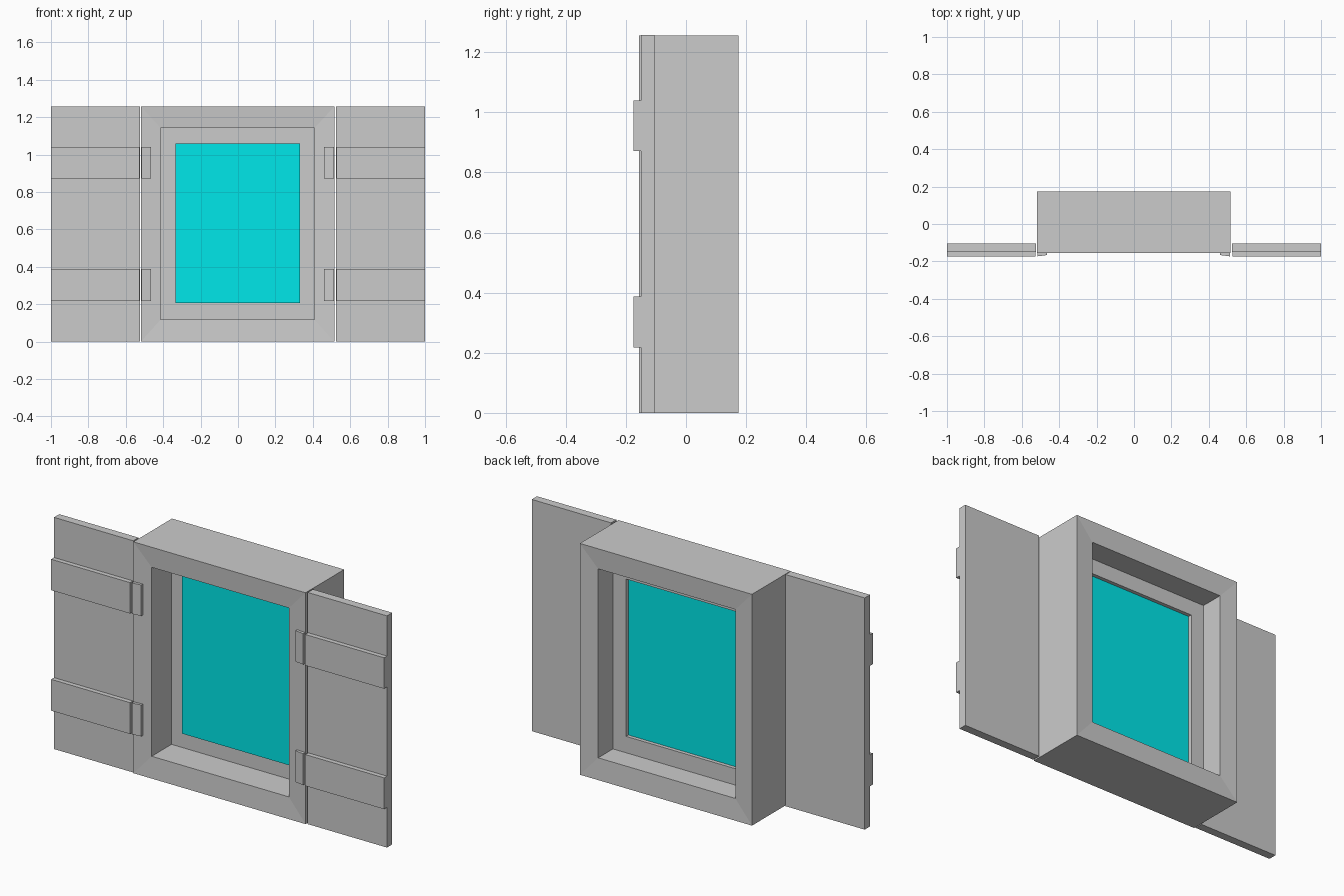
import bpy, bmesh

if "Cube" in bpy.data.objects:
    bpy.data.objects.remove(bpy.data.objects["Cube"])

CX = -0.002  # the window sits a hair left of centre


def finish(name, bm):
    bmesh.ops.recalc_face_normals(bm, faces=bm.faces)
    me = bpy.data.meshes.new(name)
    bm.to_mesh(me)
    bm.free()
    ob = bpy.data.objects.new(name, me)
    bpy.context.collection.objects.link(ob)
    return ob


def ring(name, loops):
    """Mitred rectangular ring; each loop is (half width, z0, z1, y)."""
    bm = bmesh.new()
    rows = [[bm.verts.new((CX + sx * w, y, z)) for sx, z in
             ((-1, z0), (1, z0), (1, z1), (-1, z1))] for w, z0, z1, y in loops]
    for a, b in zip(rows, rows[1:] + rows[:1]):
        for i in range(4):
            j = (i + 1) % 4
            bm.faces.new((a[i], a[j], b[j], b[i]))
    return finish(name, bm)


def prism(name, plan, z0, z1):
    """Vertical extrusion of an (x, y) plan."""
    bm = bmesh.new()
    face = bm.faces.new([bm.verts.new((x, y, z0)) for x, y in plan])
    top = bmesh.ops.extrude_face_region(bm, geom=[face])["geom"]
    verts = [v for v in top if isinstance(v, bmesh.types.BMVert)]
    bmesh.ops.translate(bm, verts=verts, vec=(0, 0, z1 - z0))
    return finish(name, bm)


def box(name, x0, x1, y0, y1, z0, z1):
    return prism(name, [(x0, y0), (x1, y0), (x1, y1), (x0, y1)], z0, z1)


# deep outer frame with slightly splayed front and back faces
ring("window_frame", [(0.517, 0, 1.256, 0.175), (0.517, 0, 1.256, -0.156),
                      (0.412, 0.117, 1.143, -0.149), (0.412, 0.117, 1.143, 0.168)])

# thin sash and glass pane
ring("sash", [(0.412, 0.117, 1.143, 0.021), (0.412, 0.117, 1.143, 0.041),
              (0.333, 0.206, 1.06, 0.041), (0.333, 0.206, 1.06, 0.021)])
glass = box("glass", CX - 0.333, CX + 0.333, -0.003, 0.021, 0.206, 1.06)
mat = bpy.data.materials.new("glass_cyan")
mat.diffuse_color = (0.0, 0.8, 0.82, 1)
mat.use_nodes = True
mat.node_tree.nodes["Principled BSDF"].inputs["Base Color"].default_value = mat.diffuse_color
glass.data.materials.append(mat)

# open shutters with straps, and hinge leaves on the frame
for side, s in (("left", -1), ("right", 1)):
    box(f"{side}_shutter", s * 1.0, s * 0.524, -0.15, -0.105, 0, 1.258)
    for level, z0, z1 in (("lower", 0.218, 0.388), ("upper", 0.872, 1.04)):
        box(f"{side}_{level}_strap", s * 1.0, s * 0.526, -0.175, -0.15, z0, z1)
        plan = [(CX + s * x, y) for x, y in
                ((0.515, -0.15), (0.515, -0.173), (0.463, -0.166), (0.463, -0.15))]
        prism(f"{side}_{level}_hinge", plan, z0, z1)
